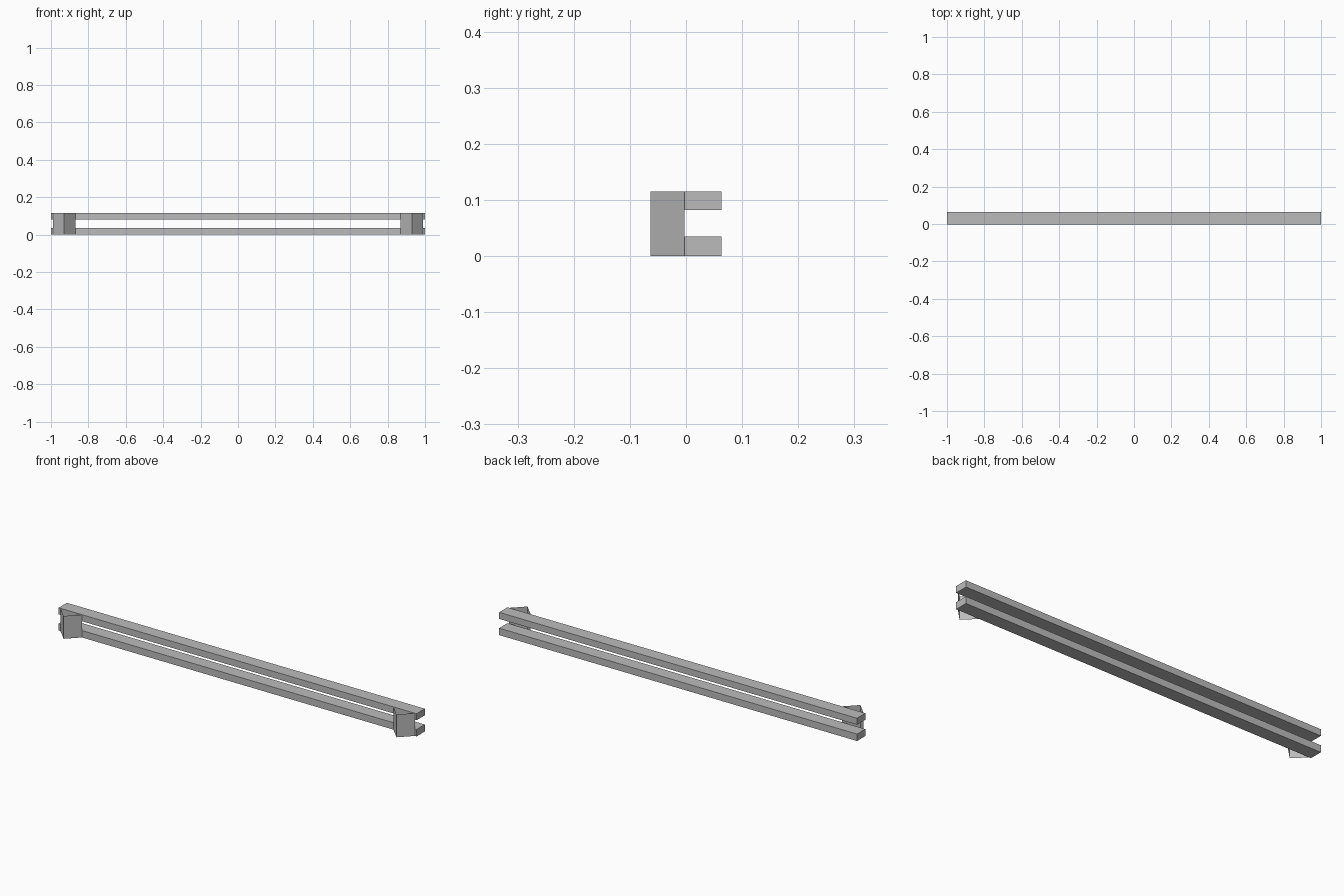
import bpy
import bmesh

cube = bpy.data.objects.get("Cube")
if cube:
    bpy.data.objects.remove(cube, do_unlink=True)

grey = bpy.data.materials.new("plain grey")
grey.use_nodes = True
colour = (0.5, 0.5, 0.5, 1)
grey.diffuse_color = colour
grey.node_tree.nodes["Principled BSDF"].inputs["Base Color"].default_value = colour

HEIGHT = 0.115
BACK, SEAM, FRONT = 0.063, -0.003, -0.063


def add_object(name, bm):
    mesh = bpy.data.meshes.new(name)
    bm.to_mesh(mesh)
    bm.free()
    mesh.materials.append(grey)
    obj = bpy.data.objects.new(name, mesh)
    bpy.context.collection.objects.link(obj)
    return obj


def add_rail(name, bottom, top):
    bm = bmesh.new()
    bmesh.ops.create_cube(bm, size=1)
    bmesh.ops.scale(bm, vec=(2, BACK - SEAM, top - bottom), verts=bm.verts)
    bmesh.ops.translate(bm, vec=(0, (BACK + SEAM) / 2, (bottom + top) / 2), verts=bm.verts)
    add_object(name, bm)


def add_bracket(name, x):
    # Thin folded sheet, open at the top, bottom and back
    bm = bmesh.new()
    fold = [(x - 0.06, SEAM), (x, FRONT), (x + 0.06, SEAM)]
    verts = [bm.verts.new((px, py, 0)) for px, py in fold]
    edges = [bm.edges.new(pair) for pair in zip(verts, verts[1:])]
    sheet = bmesh.ops.extrude_edge_only(bm, edges=edges)["geom"]
    raised = [v for v in sheet if isinstance(v, bmesh.types.BMVert)]
    bmesh.ops.translate(bm, vec=(0, 0, HEIGHT), verts=raised)
    bm.normal_update()
    # Outer side of the fold faces forward
    inward = [f for f in bm.faces if f.normal.y > 0]
    bmesh.ops.reverse_faces(bm, faces=inward)
    add_object(name, bm)


# Two long horizontal rails
add_rail("lower_rail", 0, 0.035)
add_rail("upper_rail", 0.082, HEIGHT)

# Folded brackets joining the rails near each end
for side, sign in (("left", 1), ("right", -1)):
    add_bracket(f"{side}_bracket", sign * 0.93)
